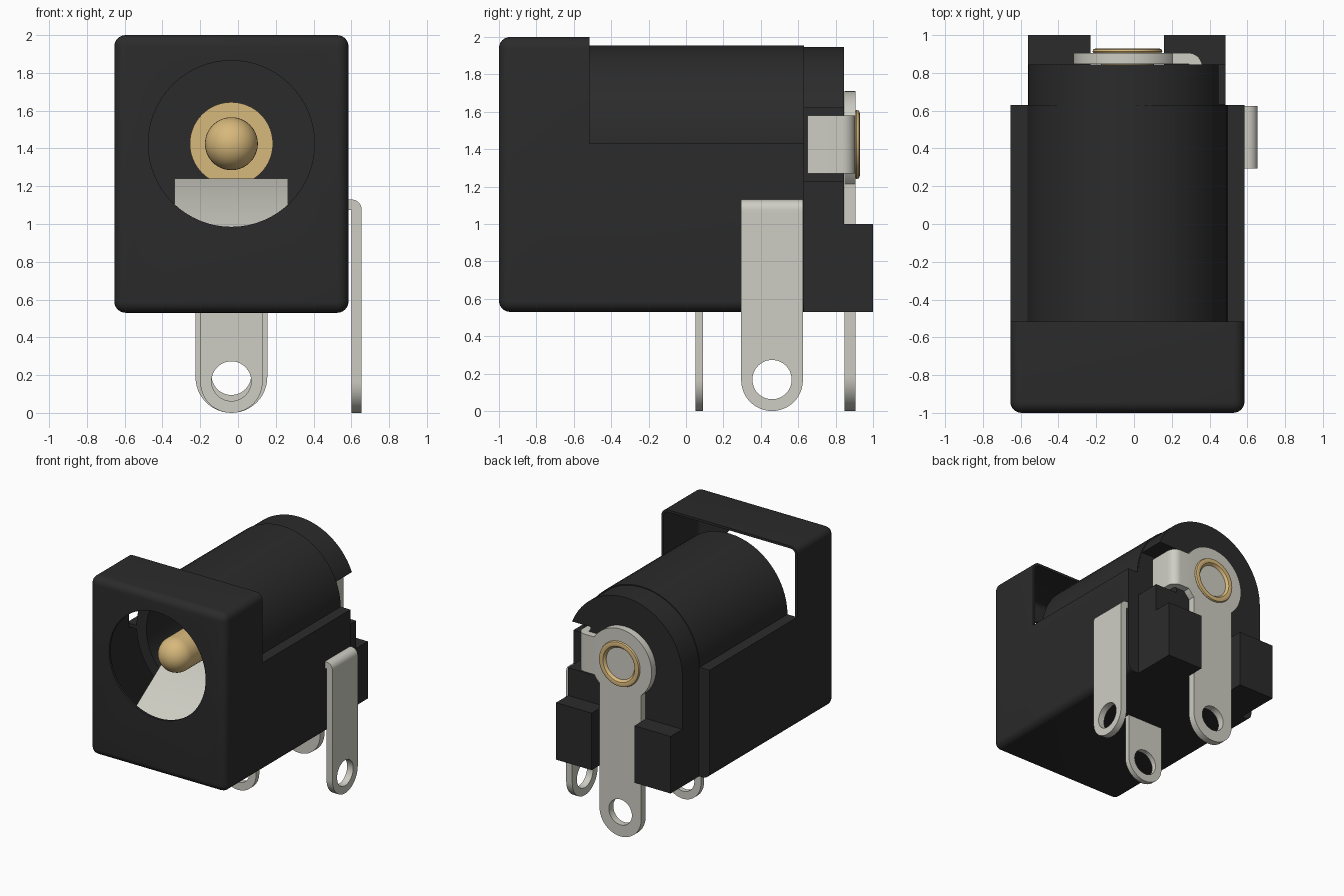
import bpy, bmesh, math
from mathutils import Matrix, Vector

if "Cube" in bpy.data.objects:
    bpy.data.objects.remove(bpy.data.objects["Cube"], do_unlink=True)

CX, CZ = -0.035, 1.425          # barrel axis


def material(name, rgb, metallic=0.0):
    m = bpy.data.materials.new(name)
    m.use_nodes = True
    m.diffuse_color = (*rgb, 1)
    bsdf = next(n for n in m.node_tree.nodes if n.type == 'BSDF_PRINCIPLED')
    bsdf.inputs["Base Color"].default_value = (*rgb, 1)
    bsdf.inputs["Roughness"].default_value = 0.6
    return m


BLACK = material("black plastic", (0.024, 0.024, 0.024))
SILVER = material("silver metal", (0.62, 0.615, 0.55))
GOLD = material("gold metal", (0.68, 0.48, 0.20))


def activate(ob):
    bpy.ops.object.select_all(action='DESELECT')
    ob.select_set(True)
    bpy.context.view_layer.objects.active = ob


def smooth(ob):
    activate(ob)
    bpy.ops.object.shade_smooth_by_angle(angle=math.radians(35))


def add_mesh(name, bm, mat):
    bmesh.ops.recalc_face_normals(bm, faces=bm.faces)
    me = bpy.data.meshes.new(name)
    bm.to_mesh(me)
    bm.free()
    ob = bpy.data.objects.new(name, me)
    bpy.context.collection.objects.link(ob)
    me.materials.append(mat)
    return ob


def box(name, lo, hi, mat):
    bm = bmesh.new()
    bmesh.ops.create_cube(bm, size=1)
    lo, hi = Vector(lo), Vector(hi)
    for v in bm.verts:
        v.co = Vector((v.co[i] + 0.5) * (hi[i] - lo[i]) + lo[i] for i in range(3))
    return add_mesh(name, bm, mat)


def arc(cx, cy, r, a0, a1, n=24):
    return [(cx + r * math.cos(math.radians(a0 + (a1 - a0) * i / n)),
             cy + r * math.sin(math.radians(a0 + (a1 - a0) * i / n))) for i in range(n + 1)]


def circle(cx, cy, r, n=48):
    return arc(cx, cy, r, 0, 360, n)[:-1]


# Flat outline (with holes) in plane xz, yz or xy, extruded between lo and hi
def plate(name, loops, plane, lo, hi, mat):
    cu = bpy.data.curves.new(name, 'CURVE')
    cu.dimensions, cu.fill_mode = '2D', 'BOTH'
    cu.extrude = (hi - lo) / 2
    for pts in loops:
        s = cu.splines.new('POLY')
        s.points.add(len(pts) - 1)
        for p, (a, b) in zip(s.points, pts):
            p.co = (a, b, 0, 1)
        s.use_cyclic_u = True
    ob = bpy.data.objects.new(name, cu)
    bpy.context.collection.objects.link(ob)
    mid, q = (lo + hi) / 2, math.pi / 2
    ob.location = {'xz': (0, mid, 0), 'yz': (mid, 0, 0), 'xy': (0, 0, mid)}[plane]
    ob.rotation_euler = {'xz': (q, 0, 0), 'yz': (q, 0, q), 'xy': (0, 0, 0)}[plane]
    activate(ob)
    bpy.ops.object.convert(target='MESH')
    ob = bpy.context.view_layer.objects.active
    bm = bmesh.new()
    bm.from_mesh(ob.data)
    bmesh.ops.remove_doubles(bm, verts=bm.verts, dist=1e-5)
    bmesh.ops.recalc_face_normals(bm, faces=bm.faces)
    bm.to_mesh(ob.data)
    bm.free()
    ob.data.materials.clear()
    ob.data.materials.append(mat)
    smooth(ob)
    return ob


def cut(ob, cutter):
    mod = ob.modifiers.new("cut", 'BOOLEAN')
    mod.operation, mod.object, mod.solver = 'DIFFERENCE', cutter, 'EXACT'
    activate(ob)
    bpy.ops.object.modifier_apply(modifier=mod.name)
    bpy.data.objects.remove(cutter, do_unlink=True)


# Revolve a (radius, y) profile about the barrel axis
def lathe(name, profile, mat, closed=False):
    bm = bmesh.new()
    vs = [bm.verts.new((r, y, 0)) for r, y in profile]
    es = [bm.edges.new(p) for p in zip(vs, vs[1:] + ([vs[0]] if closed else []))]
    bmesh.ops.spin(bm, geom=vs + es, axis=(0, 1, 0), cent=(0, 0, 0),
                   angle=math.tau, steps=64, use_duplicate=False)
    bmesh.ops.remove_doubles(bm, verts=bm.verts, dist=1e-4)
    bmesh.ops.translate(bm, verts=bm.verts, vec=(CX, 0, CZ))
    ob = add_mesh(name, bm, mat)
    smooth(ob)
    return ob


# Housing: L-shaped shell, rounded at the front, open behind the tall front wall
bm = bmesh.new()
side = [(-1, .53), (.63, .53), (.63, 1.43), (-.515, 1.43), (-.515, 2), (-1, 2)]
face = bm.faces.new([bm.verts.new((-.655, y, z)) for y, z in side])
ext = bmesh.ops.extrude_face_region(bm, geom=[face])
bmesh.ops.translate(bm, vec=(1.24, 0, 0),
                    verts=[g for g in ext['geom'] if isinstance(g, bmesh.types.BMVert)])
bmesh.ops.recalc_face_normals(bm, faces=bm.faces)


def rounded(e):
    a, b = (v.co for v in e.verts)
    on = lambda i, val: abs(a[i] - val) < 1e-4 and abs(b[i] - val) < 1e-4
    along_y = abs(a.y - b.y) > 0.1
    return on(1, -1) or (along_y and (on(2, .53) or on(2, 2)))


bmesh.ops.bevel(bm, geom=[e for e in bm.edges if rounded(e)], offset=.06,
                segments=6, profile=.5, affect='EDGES')
opened = [f for f in bm.faces if
          (f.normal.y > .9 and f.calc_center_median().y < 0) or
          (f.normal.z > .9 and abs(f.calc_center_median().z - 1.43) < .01)]
bmesh.ops.delete(bm, geom=opened, context='FACES')
housing = add_mesh("housing", bm, BLACK)
# open shell: make sure normals face out before thickening inward
bm = bmesh.new()
bm.from_mesh(housing.data)
if min(bm.faces, key=lambda f: f.calc_center_median().y).normal.y > 0:
    bmesh.ops.reverse_faces(bm, faces=bm.faces)
bm.to_mesh(housing.data)
bm.free()
mod = housing.modifiers.new("wall", 'SOLIDIFY')
mod.thickness, mod.offset = .02, -1
activate(housing)
bpy.ops.object.modifier_apply(modifier=mod.name)
cut(housing, plate("bore_cutter", [circle(CX, CZ, .44, 64)], 'xz', -1.1, -.9, BLACK))
smooth(housing)

# Ledges closing the lower housing beside the barrel
for name, s in (("left_ledge", 1), ("right_ledge", -1)):
    xs = sorted((CX + s * .5, CX + s * .618))
    box(name, (xs[0], -.515, 1.40), (xs[1], .625, 1.43), BLACK)

# Barrel tube and the arched rear section with its side notch
lathe("barrel", [(.44, -.515), (.53, -.515), (.53, .63), (.44, .63)], BLACK, True)
arch = [(-.56, .53), (.485, .53)] + arc(-.0375, CZ, .5225, 0, 180, 40)
rear = plate("rear_section", [arch], 'xz', .615, .845, BLACK)
cut(rear, box("notch_cutter", (.28, .632, 1.23), (.7, .95, 1.62), BLACK))
smooth(rear)
box("left_rear_foot", (.16, .84, .53), (.485, 1, 1), BLACK)
box("right_rear_foot", (-.56, .84, .53), (-.23, 1, 1), BLACK)

# Centre pin: domed front, inner flange, riveted hollow rear end
dome = [(.14 * math.sin(t * math.pi / 20), -.75 - .14 * math.cos(t * math.pi / 20))
        for t in range(11)]
lathe("centre_pin", dome + [(.14, .55), (.22, .55), (.22, .61), (.14, .61), (.14, .9),
                            (.175, .9), (.185, .912), (.18, .925), (.165, .93),
                            (.145, .925), (.125, .9), (.11, .84), (.1, .72), (0, .7)], GOLD)

# Rear terminal: keyhole-shaped plate with a tab folded forward
a = math.degrees(math.asin(.19 / .285))
keyhole = arc(CX, .19, .19, 180, 360) + arc(CX, CZ, .285, a - 90, 270 - a, 48)
plate("rear_terminal", [keyhole, circle(CX, .2, .105)], 'xz', .847, .905, SILVER)
tab = ([(.15, .847), (.29, .847), (.302, .835), (.302, .65), (.36, .65)]
       + arc(.29, .835, .07, 0, 90, 8) + [(.15, .905)])
plate("rear_terminal_tab", [tab], 'xy', 1.27, 1.58, SILVER)

# Front terminal and side terminal: round-ended strips with a hole
def strip(cx, top):
    return [arc(cx, .165, .165, 180, 360) + [(cx + .165, top), (cx - .165, top)],
            circle(cx, .168, .105)]


plate("front_terminal", strip(CX, 1.0), 'xz', .05, .092, SILVER)
plate("side_terminal", strip(.46, 1.06), 'yz', .6, .655, SILVER)
bend = ([(.6, 1.06), (.655, 1.06)] + arc(.6, 1.075, .055, 0, 90, 8)
        + [(.5, 1.13), (.5, 1.075), (.6, 1.075)])
plate("side_terminal_bend", [bend], 'xz', .295, .625, SILVER)

# Spring contact: sloping strip inside the bore
spring = [(-.93, .90), (-.42, 1.24), (-.36, 1.24), (.05, .98), (.05, .94),
          (-.38, 1.20), (-.41, 1.20), (-.90, .87)]
plate("spring_contact", [spring], 'yz', -.335, .265, SILVER)
